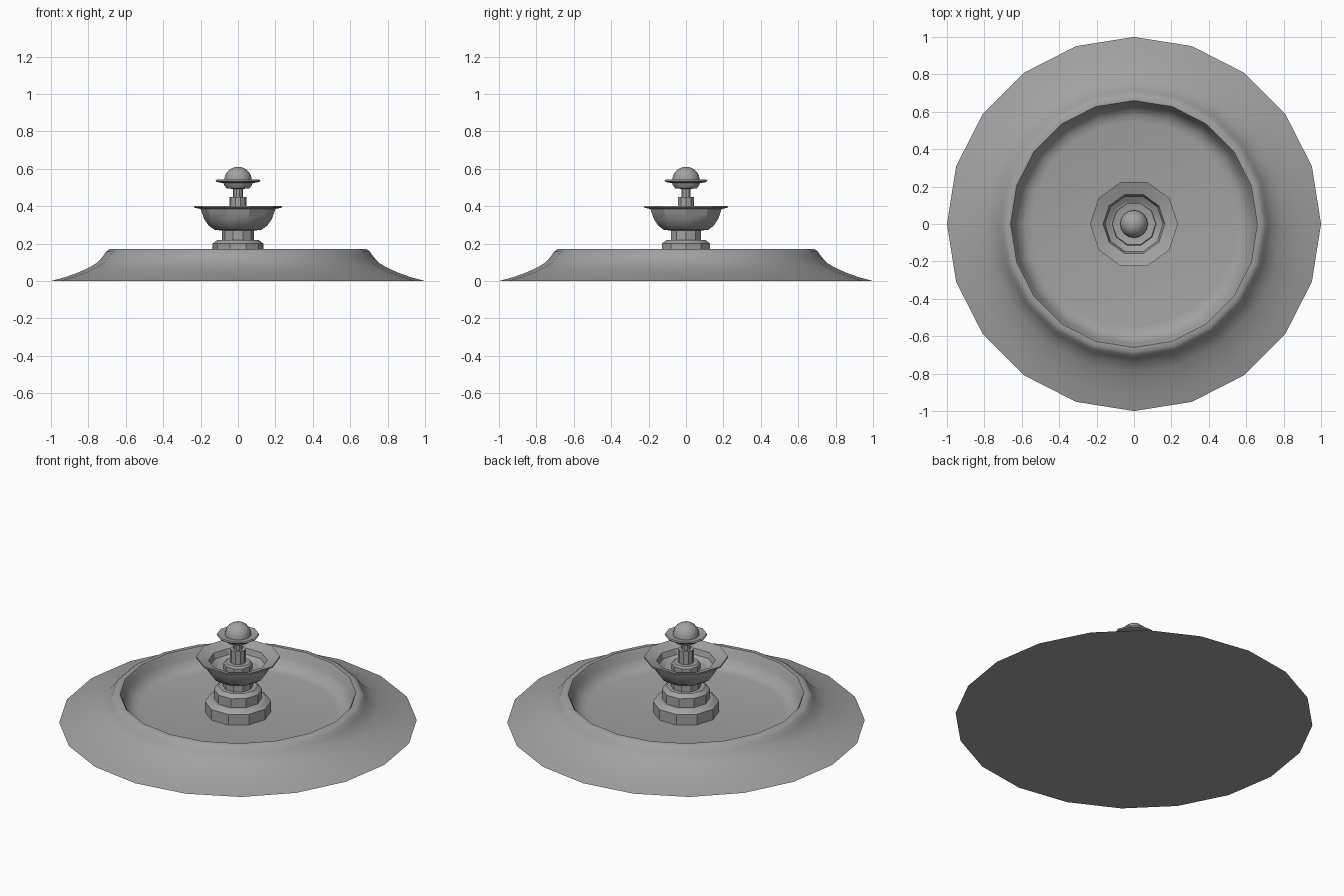
import bpy
import bmesh
from math import cos, sin, pi, radians

cube = bpy.data.objects.get("Cube")
if cube:
    bpy.data.objects.remove(cube, do_unlink=True)

# Single stone colour
stone = bpy.data.materials.new("grey stone")
stone.use_nodes = True
colour = (0.36, 0.36, 0.36, 1)
stone.diffuse_color = colour
stone.node_tree.nodes["Principled BSDF"].inputs["Base Color"].default_value = colour


def lathe(name, profile, sides, angle=30):
    """Revolve (radius, height) points about z and cap both ends."""
    bm = bmesh.new()
    rings = []
    for r, z in profile:
        rings.append([bm.verts.new((r * cos(2 * pi * i / sides),
                                    r * sin(2 * pi * i / sides), z))
                      for i in range(sides)])
    for low, high in zip(rings, rings[1:]):
        for i in range(sides):
            j = (i + 1) % sides
            bm.faces.new((low[i], low[j], high[j], high[i]))
    bm.faces.new(rings[0][::-1])
    bm.faces.new(rings[-1])
    mesh = bpy.data.meshes.new(name)
    bm.to_mesh(mesh)
    bm.free()
    mesh.materials.append(stone)
    obj = bpy.data.objects.new(name, mesh)
    bpy.context.collection.objects.link(obj)
    bpy.ops.object.select_all(action="DESELECT")
    obj.select_set(True)
    bpy.context.view_layer.objects.active = obj
    bpy.ops.object.shade_smooth_by_angle(angle=radians(angle))
    return obj


# Wide flared pool with a raised rim and sunken floor
lathe("pool_basin", [
    (1.0, 0), (0.92, 0.022), (0.85, 0.047), (0.79, 0.075), (0.75, 0.1),
    (0.72, 0.135), (0.703, 0.16), (0.685, 0.172), (0.66, 0.172),
    (0.65, 0.155), (0.64, 0.12), (0.615, 0.085), (0.585, 0.066),
    (0.55, 0.06)], 20, 40)

# Stepped pedestal
lathe("plinth", [(0.185, 0.05), (0.185, 0.125), (0.155, 0.145),
                 (0.135, 0.145), (0.135, 0.2), (0.11, 0.22),
                 (0.08, 0.22)], 10)
lathe("lower_column", [(0.085, 0.21), (0.085, 0.29)], 10)

# Large bowl with a thin outward lip
lathe("large_bowl", [
    (0.085, 0.27), (0.125, 0.274), (0.155, 0.295), (0.18, 0.33),
    (0.193, 0.365), (0.2, 0.385), (0.235, 0.393), (0.235, 0.402),
    (0.165, 0.378), (0.155, 0.345), (0.125, 0.325)], 10)

# Stepped stem
lathe("stem_base", [(0.08, 0.32), (0.08, 0.36), (0.07, 0.37)], 10)
lathe("stem_collar", [(0.045, 0.36), (0.045, 0.45)], 10)
lathe("upper_stem", [(0.026, 0.44), (0.026, 0.51)], 10)

# Small saucer
lathe("small_saucer", [
    (0.03, 0.493), (0.06, 0.495), (0.073, 0.51), (0.078, 0.523),
    (0.115, 0.53), (0.12, 0.536), (0.115, 0.542), (0.08, 0.535)], 10)

# Domed finial
dome = [(0.074 * cos(a * pi / 16), 0.537 + 0.074 * sin(a * pi / 16))
        for a in range(8)]
lathe("dome_finial", dome + [(0.001, 0.611)], 16, 40)
